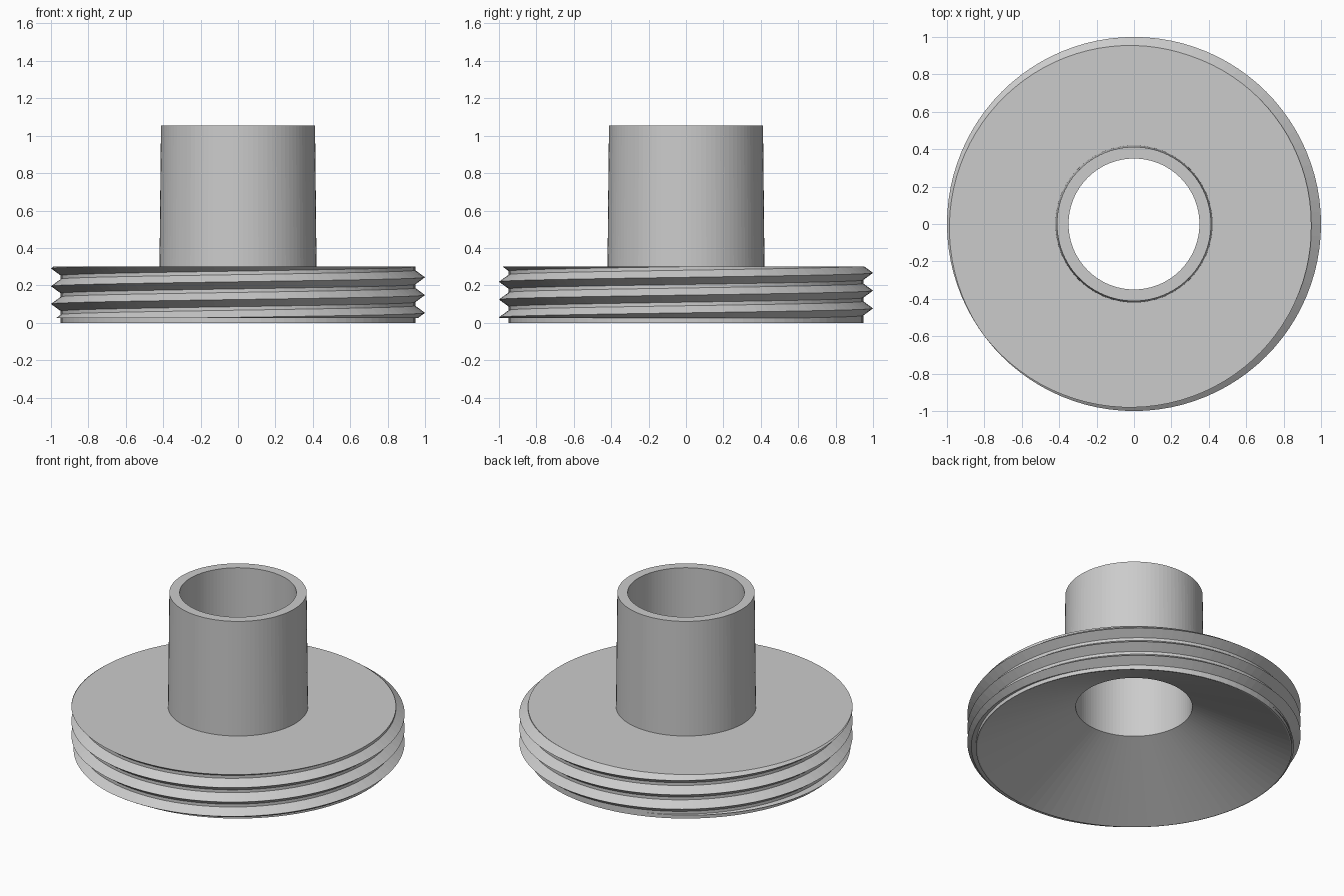
import bpy, bmesh
from math import cos, sin, tau

cube = bpy.data.objects.get("Cube")
if cube:
    bpy.data.objects.remove(cube, do_unlink=True)

SEGMENTS = 96
ROOT, CREST = 0.948, 1.0          # thread radii
PITCH, CREST_Z = 0.095, 0.053     # first crest height at angle zero
LOW, HIGH = 0.025, 0.30           # thread start and flange top
BORE, TUBE_BASE, TUBE_TOP = 0.35, 0.42, 0.412
CONE_Z, TOP_Z = 0.285, 1.055
FLAT = 0.1                        # root flat half width, in pitches

grey = bpy.data.materials.new("plain grey")
grey.use_nodes = True
colour = (0.6, 0.6, 0.6, 1)
grey.diffuse_color = colour
grey.node_tree.nodes["Principled BSDF"].inputs["Base Color"].default_value = colour


def lathe(name, profile):
    """Sweep a profile, which may change with the turn fraction, round z."""
    bm = bmesh.new()
    columns = []
    for i in range(SEGMENTS + 1):
        a = tau * i / SEGMENTS
        columns.append([bm.verts.new((r * cos(a), r * sin(a), z))
                        for r, z in profile(i / SEGMENTS)])
    for left, right in zip(columns, columns[1:]):
        for j in range(len(left) - 1):
            bm.faces.new((left[j], right[j], right[j + 1], left[j + 1]))
    bmesh.ops.remove_doubles(bm, verts=bm.verts, dist=0.00005)
    bmesh.ops.dissolve_degenerate(bm, edges=bm.edges, dist=0.00005)
    mesh = bpy.data.meshes.new(name)
    bm.to_mesh(mesh)
    bm.free()
    mesh.materials.append(grey)
    obj = bpy.data.objects.new(name, mesh)
    bpy.context.collection.objects.link(obj)
    return obj


def thread_radius(z, turn):
    """Radius of the V thread at a height, for a right-handed helix."""
    phase = (z - CREST_Z) / PITCH - turn
    away = abs(phase - round(phase))
    return CREST - (CREST - ROOT) * min(1, away / (0.5 - FLAT))


def flange_profile(turn):
    # Conical recess and plain lower rim
    points = [(BORE, CONE_Z), (0.94, 0), (ROOT, 0), (ROOT, LOW)]
    # Helical crests and roots, trimmed at both ends
    for k in range(-2, 5):
        for offset in (FLAT - 0.5, 0, 0.5 - FLAT):
            z = CREST_Z + PITCH * (k + turn + offset)
            z = max(LOW, min(HIGH, z))
            points.append((thread_radius(z, turn), z))
    # Flat top face
    return points + [(TUBE_BASE, HIGH)]


def tube_profile(turn):
    return [(TUBE_BASE, HIGH), (TUBE_TOP, TOP_Z), (BORE, TOP_Z), (BORE, CONE_Z)]


lathe("threaded_flange", flange_profile)
lathe("tube", tube_profile)
